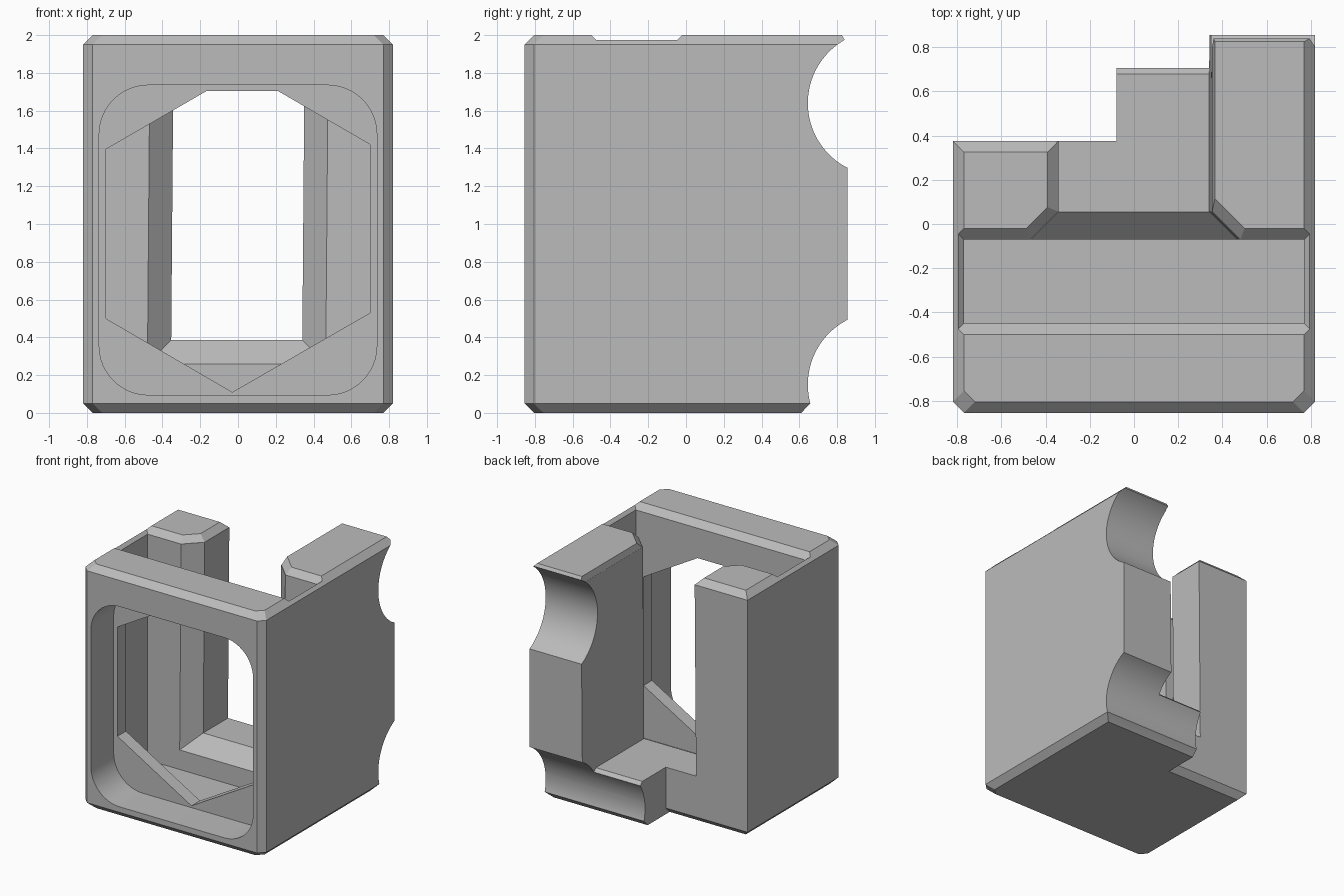
import bpy, bmesh
from math import sin, cos, pi, radians

if "Cube" in bpy.data.objects:
    bpy.data.objects.remove(bpy.data.objects["Cube"])

grey = bpy.data.materials.new("plain_grey")
grey.use_nodes = True
colour = (0.5, 0.5, 0.5, 1)
grey.diffuse_color = colour
grey.node_tree.nodes["Principled BSDF"].inputs["Base Color"].default_value = colour


def loft(name, rings):
    """Closed solid through rings of matching 3D points."""
    bm = bmesh.new()
    loops = [[bm.verts.new(p) for p in ring] for ring in rings]
    n = len(loops[0])
    for a, b in zip(loops, loops[1:]):
        for i in range(n):
            j = (i + 1) % n
            bm.faces.new((a[i], a[j], b[j], b[i]))
    bm.faces.new(loops[0][::-1])
    bm.faces.new(loops[-1])
    bmesh.ops.recalc_face_normals(bm, faces=bm.faces)
    mesh = bpy.data.meshes.new(name)
    bm.to_mesh(mesh)
    bm.free()
    mesh.materials.append(grey)
    obj = bpy.data.objects.new(name, mesh)
    bpy.context.collection.objects.link(obj)
    return obj


def along_x(name, profile, x0, x1):
    return loft(name, [[(x, y, z) for y, z in profile] for x in (x0, x1)])


def along_y(name, profile, y0, y1):
    return loft(name, [[(x, y, z) for x, z in profile] for y in (y0, y1)])


def body_ring(z, inset, back):
    """Stepped plan with bevelled front corners."""
    x, y = 0.82 - inset, 0.855 - inset
    left_back = 0.375 - inset
    return [(-x, 0.05 - y, z), (0.05 - x, -y, z), (x - 0.05, -y, z), (x, 0.05 - y, z),
            (x, back, z), (-0.08, back, z), (-0.08, left_back, z), (-x, left_back, z)]


# Main block, chamfered at the top and bottom
body = loft("holder_body", [
    body_ring(0, 0.05, 0.61), body_ring(0.05, 0, 0.658), body_ring(0.2, 0, 0.855),
    body_ring(1.95, 0, 0.855), body_ring(2, 0.05, 0.825)])

cutters = []

# Rounded recess in the front face
r, cx, cz, mid = 0.26, 0.475, 0.56, 0.915
outline = []
for quarter, (sx, sz) in enumerate([(1, 1), (-1, 1), (-1, -1), (1, -1)]):
    for i in range(13):
        a = (quarter + i / 12) * pi / 2
        outline.append((sx * cx + r * cos(a), mid + sz * cz + r * sin(a)))
cutters.append(along_y("recess_cutter", outline, -1, -0.56))

# Six-sided window with a trimmed top
window = [(-0.03, 0.11), (0.7, 0.53), (0.7, 1.42), (0.21, 1.705),
          (-0.165, 1.705), (-0.7, 1.395), (-0.7, 0.5)]
cutters.append(along_y("window_cutter", window, -0.65, -0.3))


# Drop-in slot with a flared mouth
def slot_ring(z, d):
    x, front, rear = 0.77 + d, -0.45 - d, -0.07 + d
    return [(-x, front, z), (x, front, z), (x, rear, z), (-x, rear, z)]


cutters.append(loft("slot_cutter", [slot_ring(0.1, 0), slot_ring(1.95, 0), slot_ring(2.05, 0.1)]))


# Rear channel, slightly leaning, flared towards the slot
def lean(z):
    return 0.008 * (z - 1.2)


def channel_ring(y, d):
    x, low, high = 0.347 + d, 0.385 - d, 2.2
    return [(s * x + lean(z), y, z) for s, z in ((-1, low), (1, low), (1, high), (-1, high))]


cutters.append(loft("channel_cutter", [
    channel_ring(-0.1, 0.155), channel_ring(0.055, 0), channel_ring(1.2, 0)]))


# Chamfer around the channel's top edges
def mouth_ring(z, d):
    x, y, front = 0.347 + d, 0.055 + 0.414 * d, -0.1
    run = y - front
    right = 0.347 + 0.25 * d
    plan = [(-x, 1.2), (-x, y), (-x - run, front), (x + run, front),
            (right, y + x - right), (right, 1.2)]
    return [(px + lean(2), py, z) for px, py in plan]


cutters.append(loft("mouth_cutter", [mouth_ring(1.95, 0.002), mouth_ring(2.05, 0.1)]))

# Two round scoops across the back
for name, z in (("upper_scoop_cutter", 1.64), ("lower_scoop_cutter", 0.15)):
    circle = [(1.03 + 0.385 * cos(2 * pi * i / 96), z + 0.385 * sin(2 * pi * i / 96))
              for i in range(96)]
    cutters.append(along_x(name, circle, -0.5, 1))

# Small chamfer on the rear lip of the channel floor
cutters.append(along_x("lip_cutter", [(0.58, 0.485), (0.9, 0.485), (0.9, 0.165)], -0.2, 0.34))

# Cut everything out of the block
bpy.context.view_layer.objects.active = body
for cutter in cutters:
    cutter.hide_render = True
    mod = body.modifiers.new(cutter.name, "BOOLEAN")
    mod.operation = "DIFFERENCE"
    mod.solver = "EXACT"
    mod.object = cutter
    bpy.ops.object.modifier_apply(modifier=mod.name)
for cutter in cutters:
    bpy.data.objects.remove(cutter)

bpy.ops.object.select_all(action="DESELECT")
body.select_set(True)
bpy.ops.object.shade_smooth_by_angle(angle=radians(20))
